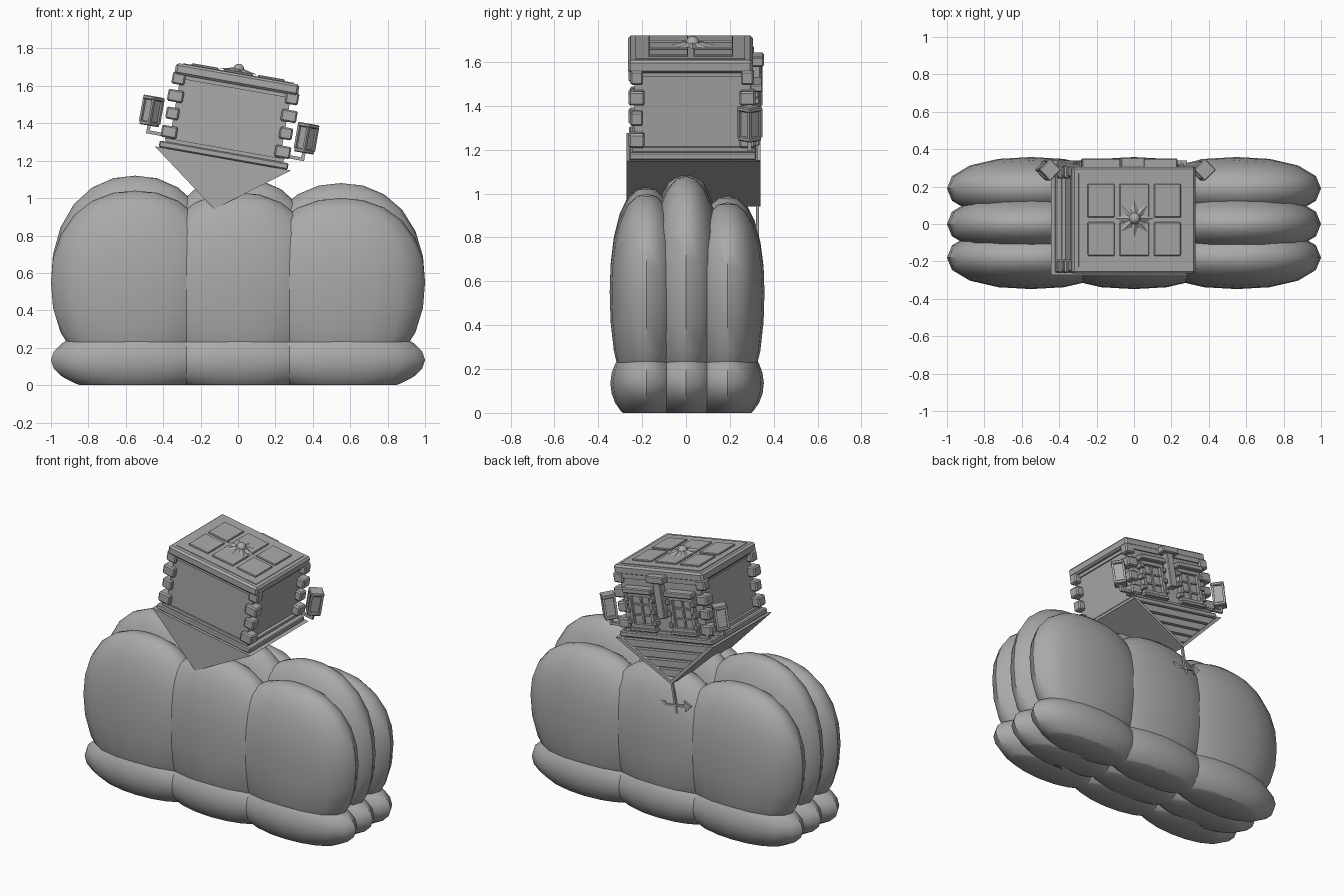
import bpy, bmesh, math
from mathutils import Matrix, Vector

cube = bpy.data.objects.get("Cube")
if cube:
    bpy.data.objects.remove(cube, do_unlink=True)

GREY = (0.4, 0.4, 0.4, 1)
mat = bpy.data.materials.new("plain grey")
mat.use_nodes = True
mat.diffuse_color = GREY
mat.node_tree.nodes["Principled BSDF"].inputs["Base Color"].default_value = GREY

# Frame of the upside-down, tilted house: origin on top of its floor slab
TILT = Matrix.Translation((0, 0, 1.665)) @ Matrix.Rotation(math.radians(10), 4, "Y")


def finish(bm, name, matrix=None, smooth=False):
    bmesh.ops.recalc_face_normals(bm, faces=bm.faces)
    mesh = bpy.data.meshes.new(name)
    bm.to_mesh(mesh)
    bm.free()
    mesh.materials.append(mat)
    mesh.polygons.foreach_set("use_smooth", [smooth] * len(mesh.polygons))
    obj = bpy.data.objects.new(name, mesh)
    bpy.context.collection.objects.link(obj)
    if matrix:
        obj.matrix_world = matrix
    return obj


def box(name, centre, size, bevel=0.0, spin=0.0):
    bm = bmesh.new()
    bmesh.ops.create_cube(bm, size=1)
    bmesh.ops.scale(bm, vec=size, verts=bm.verts)
    if bevel:
        bmesh.ops.bevel(bm, geom=bm.edges[:], offset=bevel, segments=1, affect="EDGES")
    return finish(bm, name, TILT @ Matrix.Translation(centre) @ Matrix.Rotation(spin, 4, "Z"))


def prism(name, outline, y0, y1):
    """Extrude an x-z outline along y in the house frame."""
    bm = bmesh.new()
    face = bm.faces.new([bm.verts.new((x, y0, z)) for x, z in outline])
    new = bmesh.ops.extrude_face_region(bm, geom=[face])["geom"]
    bmesh.ops.translate(bm, vec=(0, y1 - y0, 0),
                        verts=[v for v in new if isinstance(v, bmesh.types.BMVert)])
    return finish(bm, name, TILT)


def puff(name, centre, radii, low, power=2.2, cut=False):
    """Rounded lobe whose lower half may be longer than its upper half."""
    bm = bmesh.new()
    bmesh.ops.create_uvsphere(bm, u_segments=16, v_segments=12, radius=1)
    for v in bm.verts:
        k = sum(abs(c) ** power for c in v.co) ** (-1 / power)
        rz = radii[2] if v.co.z > 0 else low
        v.co = Vector(centre) + Vector((v.co.x * radii[0], v.co.y * radii[1], v.co.z * rz)) * k
    if cut:
        bmesh.ops.bisect_plane(bm, geom=bm.verts[:] + bm.edges[:] + bm.faces[:],
                               plane_co=(0, 0, 0), plane_no=(0, 0, 1), clear_inner=True)
        bmesh.ops.holes_fill(bm, edges=[e for e in bm.edges if e.is_boundary])
    obj = finish(bm, name, smooth=True)
    bpy.context.view_layer.objects.active = obj
    for o in bpy.context.selected_objects:
        o.select_set(False)
    obj.select_set(True)
    bpy.ops.object.shade_smooth_by_angle(angle=math.radians(40))


# Bush: three rows of three tall lobes over flat-bottomed lobes
for row, y, top in (("front", -0.18, 1.02), ("middle", 0, 1.1), ("back", 0.19, 0.98)):
    for col, x, rise in (("right", -0.55, 0.02), ("centre", 0, 0.01), ("left", 0.55, -0.02)):
        puff(f"{row}_{col}_bush_lobe", (x, y, 0.55), (0.45, 0.168, top + rise - 0.55), 0.52)
        puff(f"{row}_{col}_base_lobe", (x, y, 0.135), (0.45, 0.165, 0.18), 0.18, 2, True)

# House body, floor slab and trims
MID = 0.03
box("house_walls", (0, MID, -0.25), (0.6, 0.53, 0.42))
box("floor_slab", (0, 0.02, -0.03), (0.67, 0.57, 0.06), 0.012)
box("floor_slab_cap", (0, 0.02, -0.004), (0.6, 0.5, 0.016))
box("floor_trim", (0, MID, -0.065), (0.62, 0.55, 0.03))
box("eave_trim", (0, MID, -0.415), (0.64, 0.55, 0.02))
box("eave_board", (0, MID, -0.442), (0.7, 0.58, 0.035), 0.006)

# Corner blocks, alternating in size
for sx in (-1, 1):
    for y in (-0.225, 0.28):
        for i, z in enumerate((-0.08, -0.175, -0.27, -0.37)):
            w = 0.085 if i % 2 else 0.07
            box("corner_block", (sx * 0.308, y, z), (w, w * 0.85, 0.065), 0.008)

# Floor panels and the eight-pointed star on top
for x, w in ((-0.18, 0.145), (0, 0.16), (0.18, 0.145)):
    for y in (0.125, -0.08):
        box("floor_panel", (x, y, 0.006), (w, 0.18, 0.014), 0.004)
bm = bmesh.new()
ring = []
for i in range(16):
    r, a = (0.055 if i % 2 else 0.105), i * math.pi / 8
    ring.append(bm.verts.new((r * math.cos(a), r * math.sin(a), 0)))
tip = bm.verts.new((0, 0, 0.022))
for i in range(16):
    bm.faces.new((ring[i], ring[(i + 1) % 16], tip))
bm.faces.new(ring[::-1])
finish(bm, "floor_star", TILT @ Matrix.Translation((0, MID, 0.012)))
bm = bmesh.new()
bmesh.ops.create_uvsphere(bm, u_segments=10, v_segments=6, radius=0.032)
finish(bm, "star_knob", TILT @ Matrix.Translation((0, MID, 0.022)), True)

# Inverted gable roof, with roof sheets overhanging at the back
EAVE, PEAK, HALF = -0.46, -0.735, 0.37
prism("gable_roof", ((-HALF, EAVE), (HALF, EAVE), (0, PEAK)), -0.272, 0.3)
for s in (-1, 1):
    prism("roof_sheet", ((s * HALF, EAVE), (s * (HALF - 0.035), EAVE),
                         (0, PEAK + 0.025), (0, PEAK)), 0.29, 0.34)


def half_at(z):
    return HALF * (z - PEAK) / (EAVE - PEAK) - 0.02


# Gable planks
for i in range(4):
    z0 = EAVE - 0.01 - i * 0.058
    z1 = z0 - 0.044
    a, b = half_at(z0), max(half_at(z1), 0.005)
    prism("gable_plank", ((-a, z0), (a, z0), (b, z1), (-b, z1)), 0.295, 0.325)

# Back windows: frame, bars, sill and side blocks
for x in (-0.155, 0.155):
    box("window_pane", (x, 0.298, -0.275), (0.16, 0.012, 0.2))
    for s in (-1, 1):
        box("window_side", (x + s * 0.078, 0.308, -0.275), (0.022, 0.035, 0.22))
        box("window_rail", (x, 0.308, -0.275 + s * 0.102), (0.17, 0.035, 0.022))
        box("window_bar", (x, 0.304, -0.275 + s * 0.034), (0.15, 0.02, 0.01))
        for z in (-0.2, -0.275, -0.35):
            box("window_block", (x + s * 0.094, 0.312, z), (0.03, 0.045, 0.032), 0.004)
    box("window_bar", (x, 0.304, -0.275), (0.012, 0.022, 0.2))
    box("window_sill", (x, 0.32, -0.142), (0.21, 0.06, 0.035), 0.006)
    box("window_head", (x, 0.312, -0.398), (0.2, 0.045, 0.022), 0.004)

# Centre post on the back wall
box("back_post", (0, 0.315, -0.18), (0.055, 0.05, 0.26), 0.005)
box("back_post_cap", (0, 0.325, -0.055), (0.13, 0.06, 0.045), 0.006)

# Lanterns on brackets
for s in (-1, 1):
    x, y, turn = s * 0.42, 0.29, math.pi / 4
    box("lantern_glass", (x, y, -0.275), (0.058, 0.058, 0.12), 0, turn)
    for z, w in ((-0.208, 0.086), (-0.345, 0.08)):
        box("lantern_cap", (x, y, z), (w, w, 0.022), 0.005, turn)
    for i in range(4):
        a = i * math.pi / 2
        box("lantern_post", (x + 0.048 * math.cos(a), y + 0.048 * math.sin(a), -0.275),
            (0.014, 0.014, 0.13), 0, turn)
    box("lantern_stem", (x, y, -0.372), (0.018, 0.018, 0.045))
    box("lantern_arm", (s * 0.365, y, -0.39), (0.128, 0.018, 0.018))
    box("lantern_plate", (s * 0.312, y, -0.385), (0.024, 0.05, 0.05))

# Weather vane hanging from the peak
box("vane_rod", (0, 0.326, -0.825), (0.015, 0.015, 0.2))
box("vane_arm", (0, 0.326, -0.875), (0.15, 0.012, 0.014))
prism("vane_arrow_head", ((-0.07, -0.84), (-0.07, -0.91), (-0.12, -0.875)), 0.32, 0.332)
prism("vane_tail", ((0.055, -0.875), (0.075, -0.85), (0.1, -0.85),
                    (0.085, -0.875), (0.1, -0.9), (0.075, -0.9)), 0.32, 0.332)
